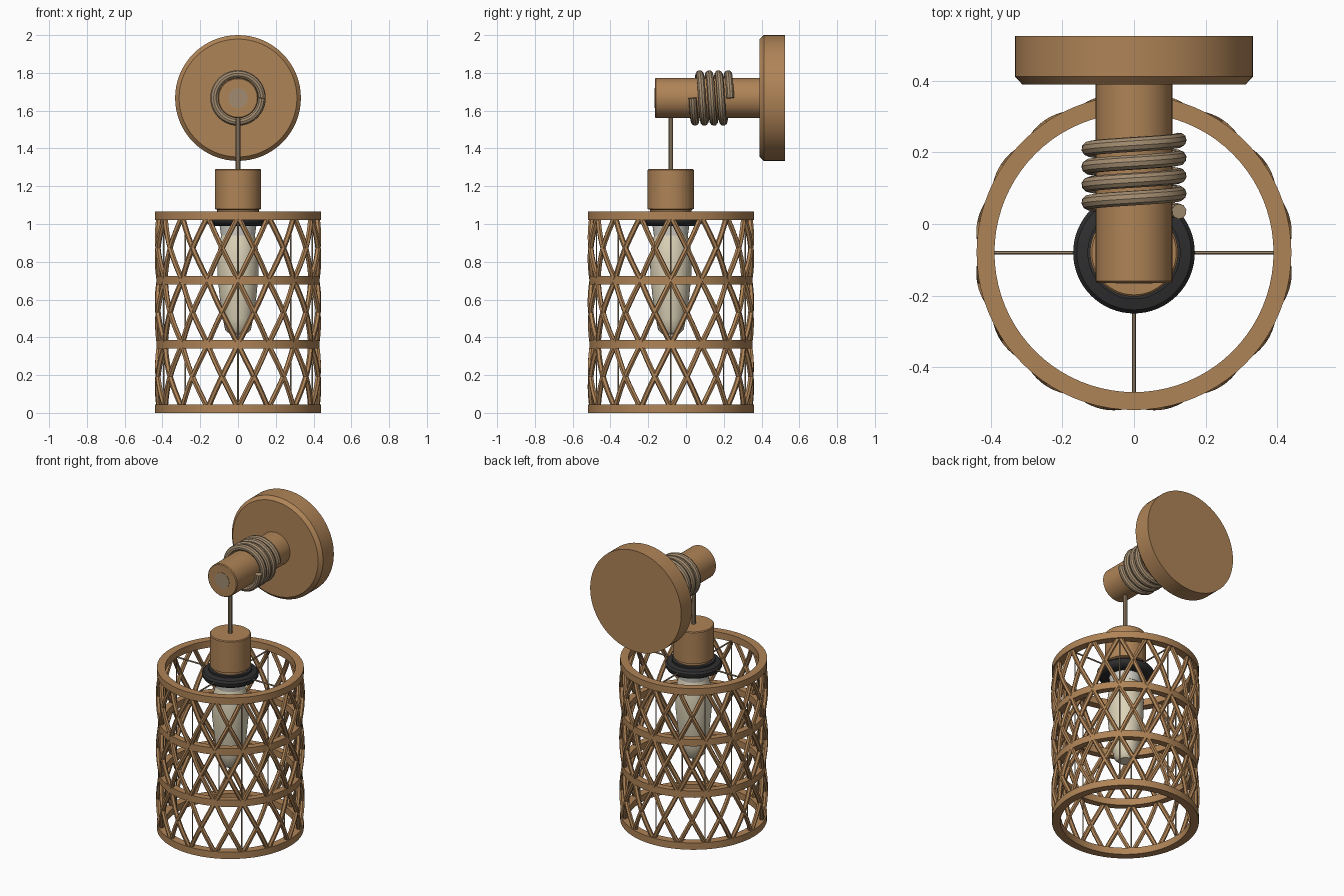
import bpy, bmesh, math
from math import pi, sin, cos

if "Cube" in bpy.data.objects:
    bpy.data.objects.remove(bpy.data.objects["Cube"], do_unlink=True)


def material(name, rgb):
    m = bpy.data.materials.new(name)
    m.use_nodes = True
    m.diffuse_color = (*rgb, 1)
    m.node_tree.nodes["Principled BSDF"].inputs["Base Color"].default_value = (*rgb, 1)
    return m


WOOD = material("warm wood", (0.43, 0.23, 0.095))
CORD = material("grey brown cord", (0.36, 0.26, 0.16))
BLACK = material("black plastic", (0.028, 0.028, 0.03))
GLASS = material("cream glass", (0.72, 0.65, 0.48))
WHITE = material("off white collar", (0.68, 0.66, 0.6))

AXIS_Y = -0.08      # centre line of the hanging shade
ARM_Z = 1.667       # height of the wall arm


def finish(obj, mat):
    obj.data.materials.append(mat)
    bpy.ops.object.select_all(action="DESELECT")
    obj.select_set(True)
    bpy.context.view_layer.objects.active = obj
    if obj.type == "CURVE":
        bpy.ops.object.convert(target="MESH")
        obj = bpy.context.object
    bpy.ops.object.shade_smooth_by_angle(angle=math.radians(35))
    return obj


def lathe(name, profile, mat, along_y=False, steps=64):
    """Spin (radius, height) points; along_y lays the axis towards the front."""
    bm = bmesh.new()
    vs = [bm.verts.new((r, 0, z)) for r, z in profile]
    edges = [bm.edges.new(pair) for pair in zip(vs, vs[1:])]
    bmesh.ops.spin(bm, geom=vs + edges, cent=(0, 0, 0), axis=(0, 0, 1),
                   angle=2 * pi, steps=steps)
    bmesh.ops.remove_doubles(bm, verts=bm.verts[:], dist=0.0001)
    bmesh.ops.recalc_face_normals(bm, faces=bm.faces[:])
    me = bpy.data.meshes.new(name)
    bm.to_mesh(me)
    bm.free()
    obj = bpy.data.objects.new(name, me)
    bpy.context.collection.objects.link(obj)
    if along_y:
        obj.rotation_euler.x = pi / 2
        obj.location.z = ARM_Z
    else:
        obj.location.y = AXIS_Y
    return finish(obj, mat)


def tubes(name, paths, radius, mat, res=1):
    """Round rods along one or more point paths."""
    cu = bpy.data.curves.new(name, "CURVE")
    cu.dimensions = "3D"
    cu.bevel_depth = radius
    cu.bevel_resolution = res
    cu.use_fill_caps = True
    for path in paths:
        sp = cu.splines.new("POLY")
        sp.points.add(len(path) - 1)
        for p, co in zip(sp.points, path):
            p.co = (*co, 1)
    obj = bpy.data.objects.new(name, cu)
    bpy.context.collection.objects.link(obj)
    return finish(obj, mat)


def polar(r, a, z):
    return (r * cos(a), AXIS_Y + r * sin(a), z)


# Wall plate, arm and the small plug in the arm's end
lathe("wall_plate", [(0, -0.525), (0.333, -0.525), (0.333, -0.412),
                     (0.312, -0.39), (0, -0.39)], WOOD, True)
lathe("wall_arm", [(0, -0.4), (0.107, -0.4), (0.107, 0.16), (0.102, 0.165),
                   (0, 0.165)], WOOD, True)
lathe("arm_end_plug", [(0, 0.16), (0.052, 0.16), (0.052, 0.167), (0, 0.167)],
      CORD, True, 32)

# Cord wound four turns round the arm, and the hanging cord
TURNS, STEPS = 4, 160
coil = []
for i in range(STEPS + 1):
    t = 2 * pi * TURNS * i / STEPS
    coil.append((0.126 * cos(t), 0.035 + 0.2 * i / STEPS, ARM_Z - 0.126 * sin(t)))
tubes("cord_coil", [coil], 0.021, CORD, 3)
tubes("hanging_cord", [[(0, AXIS_Y, 1.28), (0, AXIS_Y, 1.58)]], 0.013, CORD, 3)

# Lamp holder, clamp ring, collar and bulb
lathe("lamp_holder", [(0, 1.04), (0.11, 1.04), (0.11, 1.075), (0.123, 1.08),
                      (0.123, 1.285), (0.118, 1.29), (0, 1.29)], WOOD)
lathe("clamp_ring", [(0, 1.0), (0.135, 0.99), (0.16, 1.0), (0.17, 1.015),
                     (0.17, 1.03), (0.16, 1.043), (0.13, 1.05),
                     (0.13, 1.062), (0, 1.062)], BLACK)
lathe("bulb_collar", [(0, 0.94), (0.09, 0.94), (0.098, 0.995), (0, 0.995)], WHITE)
lathe("bulb", [(0, 0.415), (0.045, 0.418), (0.068, 0.44), (0.08, 0.5),
               (0.098, 0.62), (0.109, 0.74), (0.11, 0.83), (0.1, 0.9),
               (0.085, 0.95), (0.08, 0.98), (0, 0.98)], GLASS, steps=48)

# Four hoops of the shade
PITCH, HOOP = 0.34, 0.045
for name, k, outer in (("bottom_hoop", 0, 0.44), ("lower_hoop", 1, 0.432),
                       ("upper_hoop", 2, 0.432), ("top_hoop", 3, 0.44)):
    lo, hi = k * PITCH, k * PITCH + HOOP
    lathe(name, [(0.39, lo), (outer, lo), (outer, hi), (0.39, hi), (0.39, lo)], WOOD,
          steps=80)

# Crossing strips that bow out slightly between the hoops
STRIPS, SEGS = 16, 12
strips = []
for way in (-1, 1):
    for s in range(STRIPS):
        path = []
        for i in range(3 * SEGS + 1):
            u = i / SEGS
            a = 2 * pi * (s + way * u) / STRIPS + pi / 2
            path.append(polar(0.417 + 0.015 * abs(sin(pi * u)), a, HOOP / 2 + PITCH * u))
        strips.append(path)
tubes("lattice_strips", strips, 0.0145, WOOD)

# Thin upright wires inside the shade and spokes that carry it
uprights = [[polar(0.394, k * pi / 4, z) for z in (0.02, 1.04)] for k in range(8)]
tubes("upright_wires", uprights, 0.004, CORD)
spokes = [[polar(r, k * pi / 2, 1.025) for r in (0.1, 0.4)] for k in range(4)]
tubes("shade_spokes", spokes, 0.005, CORD)
